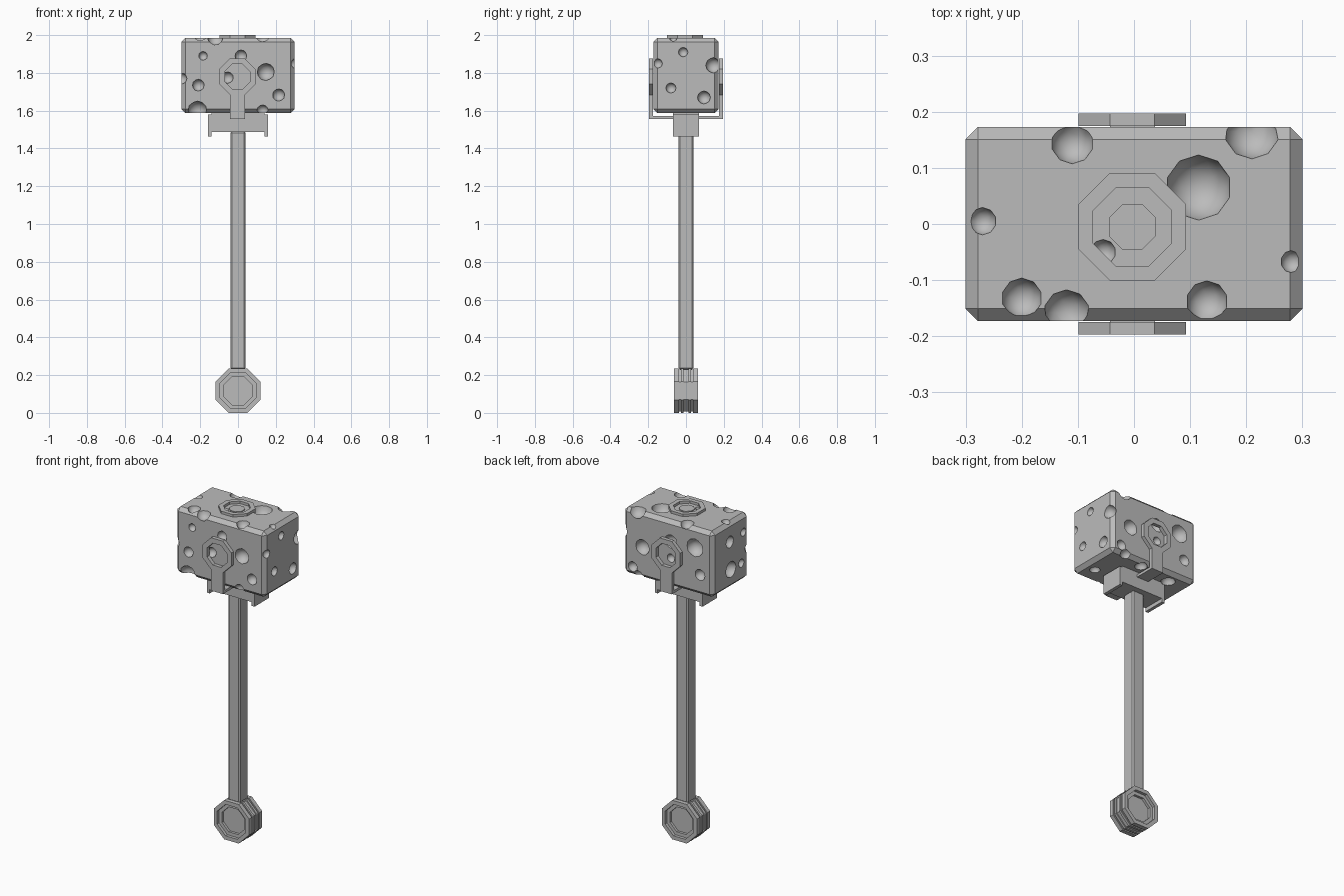
import bpy, bmesh, math
from mathutils import Vector, Matrix

cube = bpy.data.objects.get("Cube")
if cube:
    bpy.data.objects.remove(cube, do_unlink=True)

stone = bpy.data.materials.new("grey_stone")
stone.use_nodes = True
GREY = (0.5, 0.5, 0.5, 1)
stone.diffuse_color = GREY
stone.node_tree.nodes["Principled BSDF"].inputs["Base Color"].default_value = GREY


def finish(name, bm):
    bmesh.ops.recalc_face_normals(bm, faces=bm.faces)
    mesh = bpy.data.meshes.new(name)
    bm.to_mesh(mesh)
    bm.free()
    mesh.materials.append(stone)
    obj = bpy.data.objects.new(name, mesh)
    bpy.context.collection.objects.link(obj)
    return obj


def box(name, center, size, bevel=0):
    bm = bmesh.new()
    bmesh.ops.create_cube(bm, size=1)
    for v in bm.verts:
        v.co = Vector(center) + v.co * Vector(size)
    if bevel:
        bmesh.ops.bevel(bm, geom=bm.edges[:], offset=bevel, segments=1, affect='EDGES')
    return finish(name, bm)


def lathe(name, profile, center, facing_y=False, closed=True):
    """Eight-sided turned solid; the profile lists (apothem, depth) pairs."""
    bm = bmesh.new()
    rings = []
    for apothem, depth in profile:
        r = apothem / math.cos(math.pi / 8)
        angles = [(i + 0.5) * math.pi / 4 for i in range(8)]
        rings.append([bm.verts.new((r * math.cos(a), r * math.sin(a), depth)) for a in angles])
    pairs = list(zip(rings, rings[1:]))
    if closed:
        pairs.append((rings[-1], rings[0]))
    else:
        bm.faces.new(rings[0])
        bm.faces.new(rings[-1])
    for a, b in pairs:
        for i in range(8):
            j = (i + 1) % 8
            bm.faces.new((a[i], a[j], b[j], b[i]))
    turn = Matrix.Rotation(math.pi / 2, 4, 'X') if facing_y else Matrix()
    bm.transform(Matrix.Translation(center) @ turn)
    return finish(name, bm)


# Head block
X, Y, BOTTOM, TOP = 0.30, 0.173, 1.587, 1.985
head = box("hammer_head", (0, 0, (BOTTOM + TOP) / 2), (2 * X, 2 * Y, TOP - BOTTOM), 0.022)

# Round pits per face: two in-plane positions and a radius
pits = {
    "top": [(-.11, .145, .037), (.21, .165, .048), (.115, .065, .057), (-.27, .005, .024),
            (.282, -.067, .02), (.13, -.138, .036), (-.12, -.158, .04), (-.2, -.132, .035),
            (-.055, -.05, .022)],
    "front": [(-.185, 1.89, .023), (.015, 1.89, .031), (.147, 1.805, .045), (-.21, 1.735, .031),
              (.215, 1.683, .032), (-.055, 1.775, .03), (-.215, 1.6, .05), (.13, 1.6, .03)],
    "back": [(.17, 1.775, .045), (.235, 1.64, .03), (-.02, 1.86, .04), (-.18, 1.865, .053),
             (-.215, 1.71, .033), (-.02, 1.76, .025), (.2, 1.59, .035)],
    "right": [(-.015, 1.91, .025), (-.15, 1.85, .025), (.145, 1.84, .04), (-.08, 1.72, .027),
              (.095, 1.67, .034)],
    "left": [(.01, 1.87, .035), (0, 1.7, .048), (-.12, 1.88, .024), (-.1, 1.7, .025),
             (-.165, 1.77, .03)],
    "bottom": [(.06, .13, .035), (-.16, .1, .04), (.23, -.06, .03)],
}
place = {
    "top": lambda a, b: (a, b, TOP), "bottom": lambda a, b: (a, b, BOTTOM),
    "front": lambda a, b: (a, -Y, b), "back": lambda a, b: (a, Y, b),
    "right": lambda a, b: (X, a, b), "left": lambda a, b: (-X, a, b),
}
bm = bmesh.new()
for side, spots in pits.items():
    for a, b, r in spots:
        bmesh.ops.create_icosphere(bm, subdivisions=2, radius=r * 1.02,
                                   matrix=Matrix.Translation(place[side](a, b)))
for f in bm.faces:
    f.smooth = True
cutter = finish("pit_cutter", bm)
cutter.hide_render = True
cut = head.modifiers.new("pits", 'BOOLEAN')
cut.operation, cut.solver, cut.object, cut.use_self = 'DIFFERENCE', 'EXACT', cutter, True
bpy.context.view_layer.objects.active = head
bpy.ops.object.modifier_apply(modifier=cut.name)
bpy.data.objects.remove(cutter, do_unlink=True)

# Top ring with a small centre plate
lathe("top_ring", [(.096, 1.975), (.096, 2.0), (.07, 2.0), (.07, 1.975)], (-.003, -.005, 0))
lathe("top_plate", [(.041, 1.975), (.041, 1.99)], (-.003, -.005, 0), closed=False)

# Ring emblems front and back, with straps folding under the head
for side, s in (("front", -1), ("back", 1)):
    y = s * 0.186
    lathe(side + "_ring", [(.096, -.011), (.096, .011), (.066, .011), (.066, -.011)],
          (-.003, y, 1.78), facing_y=True)
    box(side + "_strap", (-.003, y, 1.624), (.08, .022, .136))
box("under_strap", (-.003, 0, 1.564), (.08, .37, .016))

# Collar under the head with end plates
box("collar", (0, 0, 1.537), (.28, .14, .1))
for side, s in (("left", 1), ("right", -1)):
    box(side + "_collar_plate", (s * .15, 0, 1.522), (.02, .14, .115))

# Shaft
box("shaft", (0, 0, .86), (.08, .08, 1.26), .008)

# Grooved octagonal pommel, stepped inward on both ends
half = [(.075, .03), (.075, .045), (.095, .045), (.095, .063), (.118, .063),
        (.118, .037), (.111, .037), (.111, .027), (.118, .027), (.118, .012),
        (.111, .012)]
profile = half + [(r, -d) for r, d in reversed(half)]
lathe("pommel", profile, (0, 0, .118), facing_y=True, closed=False)
